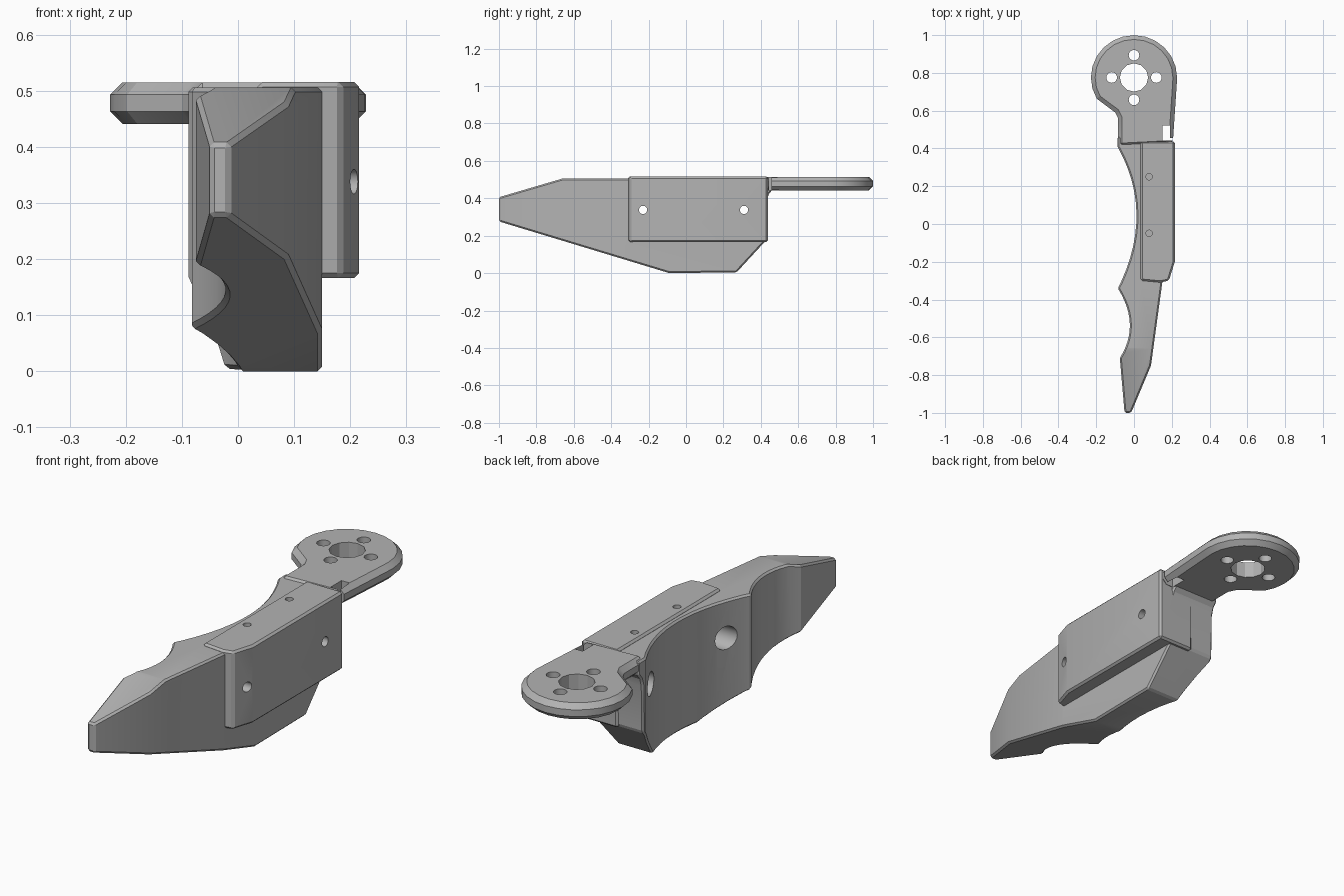
import bpy, bmesh, math
from mathutils import Matrix, Vector

cube = bpy.data.objects.get("Cube")
if cube:
    bpy.data.objects.remove(cube)

grey = bpy.data.materials.new("plain grey")
grey.use_nodes = True
GREY = (0.45, 0.45, 0.45, 1)
grey.diffuse_color = GREY
grey.node_tree.nodes["Principled BSDF"].inputs["Base Color"].default_value = GREY


def finish(bm, name):
    bmesh.ops.recalc_face_normals(bm, faces=bm.faces)
    mesh = bpy.data.meshes.new(name)
    bm.to_mesh(mesh)
    bm.free()
    mesh.materials.append(grey)
    ob = bpy.data.objects.new(name, mesh)
    bpy.context.collection.objects.link(ob)
    return ob


def prism(name, outline, low, high, axis="z"):
    """Extrude an (x, y) outline along z, or a (y, z) outline along x."""
    bm = bmesh.new()
    place = (lambda a, b: (a, b, low)) if axis == "z" else (lambda a, b: (low, a, b))
    face = bm.faces.new([bm.verts.new(place(*p)) for p in outline])
    moved = bmesh.ops.extrude_face_region(bm, geom=[face])["geom"]
    shift = Vector((0, 0, high - low)) if axis == "z" else Vector((high - low, 0, 0))
    bmesh.ops.translate(bm, vec=shift, verts=[v for v in moved if isinstance(v, bmesh.types.BMVert)])
    return finish(bm, name)


def rod(name, centre, radius, length, axis="z", sides=20):
    bm = bmesh.new()
    turn = Matrix.Rotation(math.pi / 2, 4, "Y") if axis == "x" else Matrix()
    bmesh.ops.create_cone(bm, cap_ends=True, segments=sides, radius1=radius, radius2=radius,
                          depth=length, matrix=Matrix.Translation(centre) @ turn)
    return finish(bm, name)


def apply(ob, mod):
    bpy.context.view_layer.objects.active = ob
    bpy.ops.object.modifier_apply(modifier=mod.name)


def combine(ob, other, operation):
    mod = ob.modifiers.new("combine", "BOOLEAN")
    mod.operation = operation
    mod.solver = "EXACT"
    mod.object = other
    apply(ob, mod)
    bpy.data.objects.remove(other)


def bevel(ob, width, angle=40, segments=1):
    mod = ob.modifiers.new("bevel", "BEVEL")
    mod.width = width
    mod.segments = segments
    mod.limit_method = "ANGLE"
    mod.angle_limit = math.radians(angle)
    apply(ob, mod)


def scoop(start, middle, end, steps=12):
    """Smooth curve through three points."""
    a, m, b = Vector(start), Vector(middle), Vector(end)
    c = 2 * m - (a + b) / 2
    return [tuple(a * (1 - t) ** 2 + c * 2 * t * (1 - t) + b * t * t)
            for t in (i / steps for i in range(steps + 1))]


# Tapered body: plan outline with two finger scoops, trimmed by the side profile
plan = [(-0.015, -1), (0.09, -0.75), (0.15, -0.31), (0.15, 0.47), (-0.088, 0.47)]
plan += scoop((-0.088, 0.41), (0.013, 0.06), (-0.07, -0.31))
plan += scoop((-0.086, -0.34), (-0.022, -0.53), (-0.075, -0.71))
plan += [(-0.05, -1)]
body = prism("blade_body", plan, -0.1, 0.7)
profile = [(-1, 0.28), (-0.09, 0.004), (0.27, 0.008), (0.41, 0.16), (0.428, 0.18),
           (0.432, 0.39), (0.442, 0.425), (0.462, 0.45), (0.462, 0.51),
           (-0.66, 0.51), (-1, 0.41)]
combine(body, prism("side_profile", profile, -0.5, 0.5, "x"), "INTERSECT")
bevel(body, 0.008)

# Side plate that also forms the raised top panel
plate = prism("side_plate", [(0.035, -0.3), (0.14, -0.31), (0.185, -0.3), (0.216, -0.2),
                             (0.216, 0.437), (0.035, 0.437)], 0.17, 0.52)
bevel(plate, 0.009)
combine(body, plate, "UNION")

# Round mounting lug with its neck
RING_Y = 0.775
lug_outline = [(0.205, 0.42), (0.226, RING_Y - 0.04)]
lug_outline += [(0.228 * math.cos(math.radians(a)), RING_Y + 0.224 * math.sin(math.radians(a)))
                for a in range(0, 211, 15)]
lug_outline += [(-0.1, 0.59), (-0.085, 0.56), (-0.085, 0.405)]
lug = prism("mounting_lug", lug_outline, 0.445, 0.519)
bevel(lug, 0.022, 60)
combine(body, lug, "UNION")

# Notch and slit beside the neck
for x0, x1, y0, y1 in [(0.15, 0.19, 0.442, 0.52), (0.16, 0.26, 0.442, 0.456)]:
    combine(body, prism("notch_cutter", [(x0, y0), (x1, y0), (x1, y1), (x0, y1)], 0.4, 0.6), "DIFFERENCE")

# Lug centre hole and four screw holes
combine(body, rod("centre_cutter", (0, RING_Y, 0.48), 0.075, 0.3, sides=12), "DIFFERENCE")
for dx, dy in [(1, 0), (-1, 0), (0, 1), (0, -1)]:
    combine(body, rod("screw_cutter", (0.118 * dx, RING_Y + 0.118 * dy, 0.48), 0.028, 0.3), "DIFFERENCE")

# Cross holes with wide counterbores on the scooped side
for y in (-0.23, 0.31):
    combine(body, rod("bore_cutter", (0, y, 0.342), 0.022, 1, "x"), "DIFFERENCE")
    combine(body, rod("counterbore_cutter", (-0.12, y, 0.342), 0.052, 0.36, "x"), "DIFFERENCE")

# Blind holes in the top panel
for y in (-0.05, 0.25):
    combine(body, rod("top_hole_cutter", (0.08, y, 0.5), 0.017, 0.2), "DIFFERENCE")

bpy.ops.object.select_all(action="DESELECT")
body.select_set(True)
bpy.context.view_layer.objects.active = body
bpy.ops.object.shade_smooth_by_angle(angle=math.radians(20))

# Centre the model and stand it on the ground
corners = [v.co for v in body.data.vertices]
mid_y = (min(c.y for c in corners) + max(c.y for c in corners)) / 2
body.data.transform(Matrix.Translation((0, -mid_y, -min(c.z for c in corners))))
